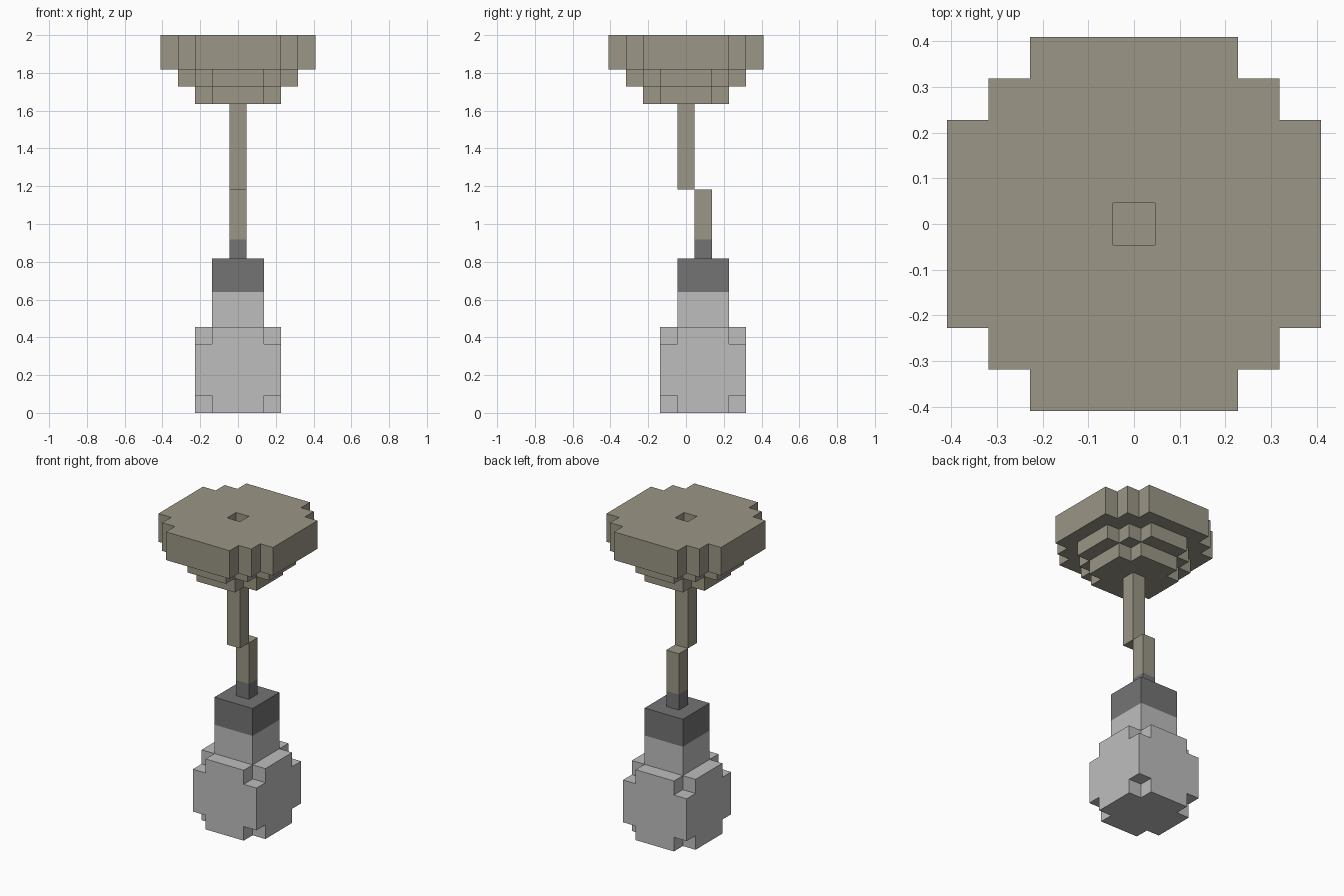
import bpy
import bmesh
import math
from mathutils import Vector

U = 2 / 22  # one block

if "Cube" in bpy.data.objects:
    bpy.data.objects.remove(bpy.data.objects["Cube"], do_unlink=True)


def material(name, rgb):
    m = bpy.data.materials.new(name)
    m.use_nodes = True
    m.diffuse_color = (*rgb, 1)
    m.node_tree.nodes["Principled BSDF"].inputs["Base Color"].default_value = (*rgb, 1)
    return m


TAUPE = material("taupe", (0.325, 0.305, 0.238))
DARK = material("dark grey", (0.175, 0.175, 0.175))
LIGHT = material("light grey", (0.515, 0.515, 0.515))


def finish(name, bm, mats, split=None):
    """Make an object; faces below the split height (in blocks) use the second material."""
    if split is not None:
        geom = bm.verts[:] + bm.edges[:] + bm.faces[:]
        bmesh.ops.bisect_plane(bm, geom=geom, plane_co=(0, 0, split * U), plane_no=(0, 0, 1))
        for f in bm.faces:
            f.material_index = int(f.calc_center_median().z < split * U)
    bmesh.ops.recalc_face_normals(bm, faces=bm.faces[:])
    mesh = bpy.data.meshes.new(name)
    bm.to_mesh(mesh)
    bm.free()
    for m in mats:
        mesh.materials.append(m)
    ob = bpy.data.objects.new(name, mesh)
    bpy.context.collection.objects.link(ob)
    return ob


def box(name, x, y, z, mats, split=None):
    """Box from (min, max) block ranges."""
    bm = bmesh.new()
    bmesh.ops.create_cube(bm, size=1)
    for v in bm.verts:
        v.co = Vector([r[int(c > 0)] * U for c, r in zip(v.co, (x, y, z))])
    return finish(name, bm, mats, split)


def blocks(name, size, base, filled, mats):
    """Outer skin of the unit blocks for which filled(x, y, z) holds, x and y from the middle."""
    nx, ny, nz = size
    cells = {(x, y, z) for x in range(-(nx // 2), nx // 2 + 1)
             for y in range(-(ny // 2), ny // 2 + 1)
             for z in range(nz) if filled(x, y, z)}
    bm = bmesh.new()
    for c in cells:
        for axis in range(3):
            for s in (-1, 1):
                n = list(c)
                n[axis] += s
                if tuple(n) in cells:
                    continue
                a, b = (axis + 1) % 3, (axis + 2) % 3
                ring = []
                for i, j in ((-s, -1), (s, -1), (s, 1), (-s, 1)):
                    p = Vector(c)
                    p[axis] += s / 2
                    p[a] += i / 2
                    p[b] += j / 2
                    ring.append(bm.verts.new((p + Vector(base)) * U))
                bm.faces.new(ring)
    bmesh.ops.remove_doubles(bm, verts=bm.verts[:], dist=U / 100)
    bmesh.ops.dissolve_limit(bm, angle_limit=math.radians(1), verts=bm.verts[:], edges=bm.edges[:])
    return finish(name, bm, mats)


# Ceiling canopy: stepped discs narrowing downwards, with a small pit in the top
def in_canopy(x, y, z):
    big, small = sorted((abs(x), abs(y)), reverse=True)
    if z == 0:
        return big <= 2 and small <= 2 and big + small <= 3
    if z == 1:
        return big <= 3 and big + small <= 4
    return big <= 4 and big + small <= 6 and not (z == 3 and big == 0)


blocks("ceiling_canopy", (9, 9, 4), (0, 0, 18.5), in_canopy, [TAUPE])

# Hanging rods, the lower one stepped back by a block and ending in a grey collar
box("upper_rod", (-.5, .5), (-.5, .5), (13, 18), [TAUPE])
box("lower_rod", (-.5, .5), (.5, 1.5), (9, 13), [TAUPE, DARK], split=10.1)

# Socket: dark cap above the light neck of the bulb
box("socket", (-1.5, 1.5), (-.5, 2.5), (5, 9), [DARK, LIGHT], split=7.05)

# Bulb: a cube with its eight corners notched
blocks("bulb", (5, 5, 5), (0, 1, .5),
       lambda x, y, z: not (abs(x) == 2 and abs(y) == 2 and z in (0, 4)), [LIGHT])
